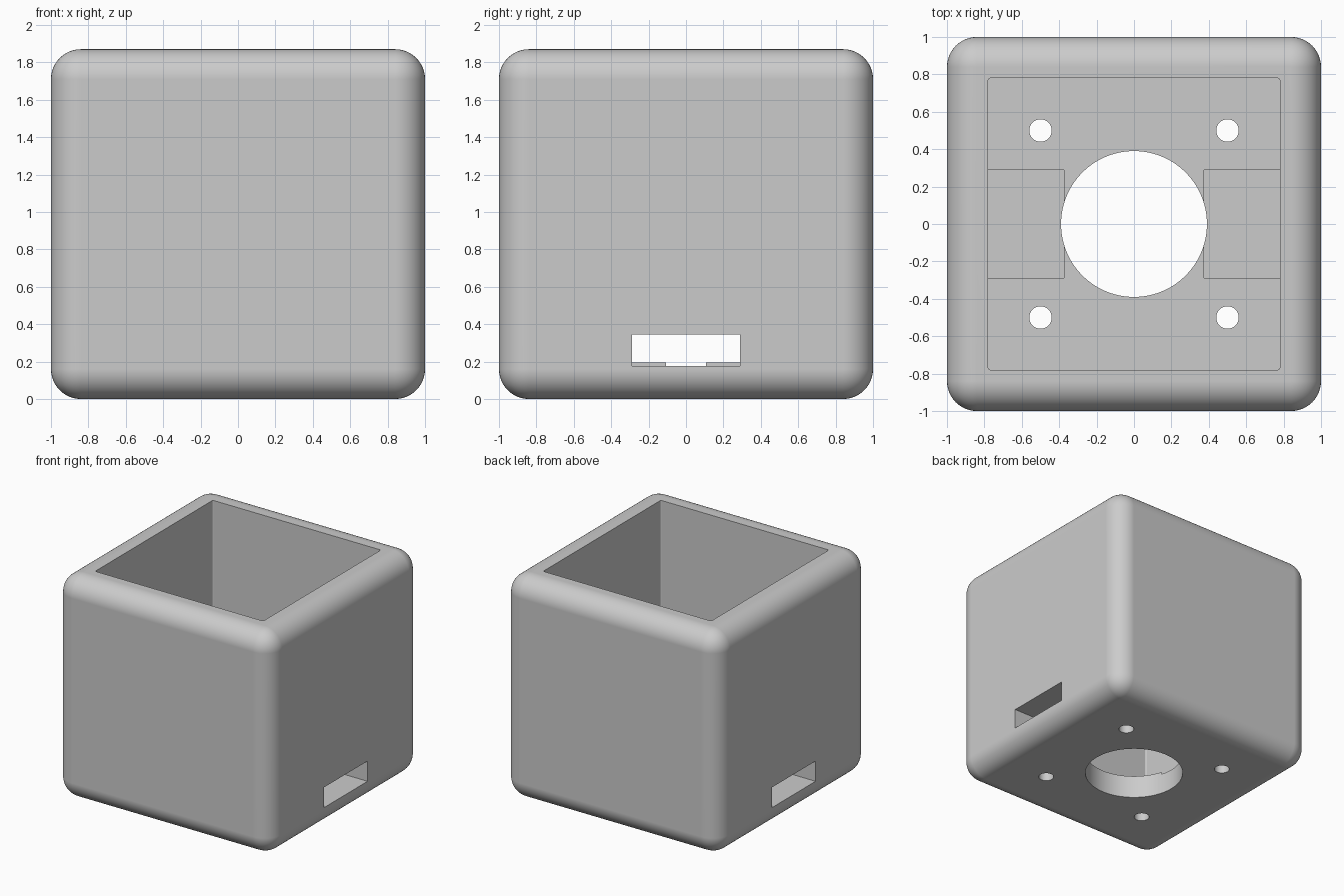
import bpy

default = bpy.data.objects.get("Cube")
if default:
    bpy.data.objects.remove(default, do_unlink=True)

HEIGHT = 1.87
FLOOR = 0.195

grey = bpy.data.materials.new("light_grey")
grey.use_nodes = True
grey.diffuse_color = (0.6, 0.6, 0.6, 1)
grey.node_tree.nodes["Principled BSDF"].inputs["Base Color"].default_value = (0.6, 0.6, 0.6, 1)


def apply_modifier(obj, mod):
    bpy.context.view_layer.objects.active = obj
    bpy.ops.object.modifier_apply(modifier=mod.name)


def box(name, low, high):
    """Axis-aligned box between two corners."""
    centre = [(a + b) / 2 for a, b in zip(low, high)]
    bpy.ops.mesh.primitive_cube_add(size=1, location=centre)
    obj = bpy.context.object
    obj.name = name
    obj.scale = [b - a for a, b in zip(low, high)]
    bpy.ops.object.transform_apply(location=True, rotation=False, scale=True)
    return obj


def bevel(obj, width, segments, vertical_only=False):
    mod = obj.modifiers.new("rounding", 'BEVEL')
    mod.width = width
    mod.segments = segments
    if vertical_only:
        weights = obj.data.attributes.new("bevel_weight_edge", 'FLOAT', 'EDGE')
        for edge in obj.data.edges:
            a, b = (obj.data.vertices[i].co for i in edge.vertices)
            weights.data[edge.index].value = float(abs(a.z - b.z) > 0.1)
        mod.limit_method = 'WEIGHT'
    apply_modifier(obj, mod)


def cut(obj, cutter):
    mod = obj.modifiers.new("cut", 'BOOLEAN')
    mod.operation = 'DIFFERENCE'
    mod.solver = 'EXACT'
    mod.object = cutter
    apply_modifier(obj, mod)
    bpy.data.objects.remove(cutter, do_unlink=True)


def drill(obj, x, y, radius, sides):
    """Vertical hole through the floor."""
    bpy.ops.mesh.primitive_cylinder_add(vertices=sides, radius=radius, depth=0.8, location=(x, y, 0))
    cut(obj, bpy.context.object)


# Rounded outer housing
housing = box("housing", (-1, -1, 0), (1, 1, HEIGHT))
bevel(housing, 0.16, 12)

# Open cavity with slightly eased vertical corners
cavity = box("cavity_cutter", (-0.78, -0.78, FLOOR), (0.78, 0.78, HEIGHT + 0.5))
bevel(cavity, 0.012, 3, vertical_only=True)
cut(housing, cavity)

# Side slots, continuing as shallow recesses in the floor
for x_low, x_high in ((-1.2, -0.375), (0.375, 1.2)):
    cut(housing, box("slot_cutter", (x_low, -0.29, 0.175), (x_high, 0.29, 0.345)))

# Large central opening and four screw holes
drill(housing, 0, 0, 0.39, 96)
for x in (-0.5, 0.5):
    for y in (-0.5, 0.5):
        drill(housing, x, y, 0.06, 32)

# Material and shading
housing.data.materials.clear()
housing.data.materials.append(grey)
bpy.ops.object.select_all(action='DESELECT')
housing.select_set(True)
bpy.context.view_layer.objects.active = housing
bpy.ops.object.shade_smooth_by_angle()
weighted = housing.modifiers.new("flat_faces", 'WEIGHTED_NORMAL')
weighted.keep_sharp = True
